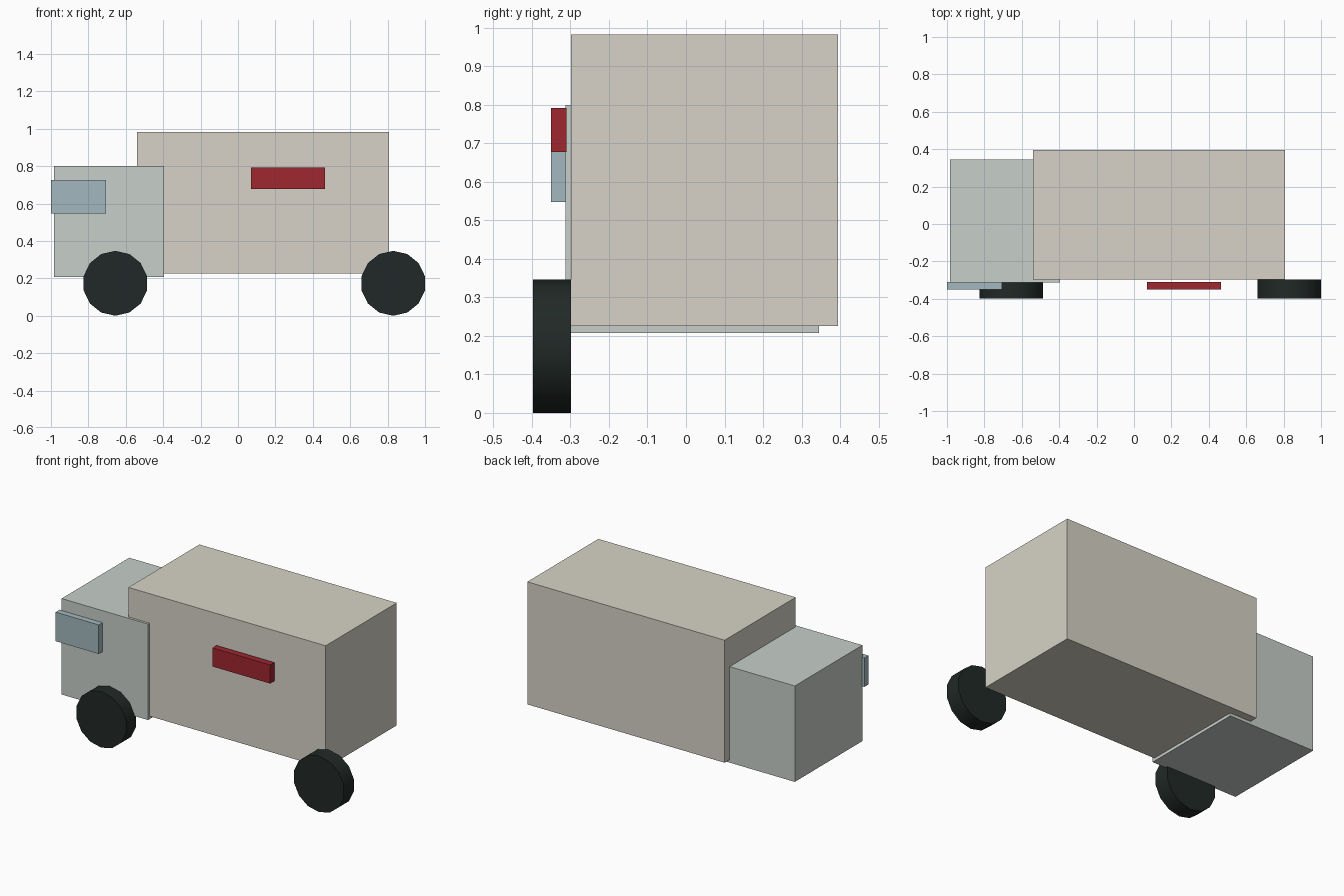
import bpy, math

if "Cube" in bpy.data.objects:
    bpy.data.objects.remove(bpy.data.objects["Cube"])


def material(name, rgb):
    m = bpy.data.materials.new(name)
    m.diffuse_color = (*rgb, 1)
    m.use_nodes = True
    m.node_tree.nodes["Principled BSDF"].inputs["Base Color"].default_value = m.diffuse_color
    return m


def box(name, x, y, z, mat):
    """Box given as (min, max) spans on each axis."""
    spans = (x, y, z)
    bpy.ops.mesh.primitive_cube_add(size=1, location=[(a + b) / 2 for a, b in spans])
    ob = bpy.context.object
    ob.name = name
    ob.scale = [b - a for a, b in spans]
    bpy.ops.object.transform_apply(location=False, rotation=False, scale=True)
    ob.data.materials.append(mat)
    return ob


def wheel(name, x, mat):
    bpy.ops.mesh.primitive_cylinder_add(
        vertices=14, radius=0.1735, depth=0.099,
        location=(x, -0.3475, 0.1735), rotation=(math.pi / 2, 0, 0))
    ob = bpy.context.object
    ob.name = name
    ob.data.materials.append(mat)
    bpy.ops.object.shade_smooth_by_angle(angle=math.radians(40))


cream = material("cream", (0.68, 0.65, 0.57))
pale = material("pale_green_grey", (0.57, 0.62, 0.58))
glass = material("glass_blue", (0.36, 0.48, 0.52))
red = material("red", (0.35, 0.02, 0.03))
rubber = material("rubber", (0.015, 0.022, 0.02))

# Cargo body and cab
box("cargo_box", (-0.54, 0.807), (-0.298, 0.395), (0.226, 0.982), cream)
box("cab", (-0.985, -0.395), (-0.313, 0.346), (0.208, 0.80), pale)

# Side window and red panel, proud of the side
box("window", (-1.0, -0.706), (-0.35, -0.31), (0.547, 0.726), glass)
box("side_panel", (0.07, 0.465), (-0.35, -0.31), (0.677, 0.792), red)

# Wheels, on the front side only
wheel("front_wheel", -0.656, rubber)
wheel("rear_wheel", 0.83, rubber)
